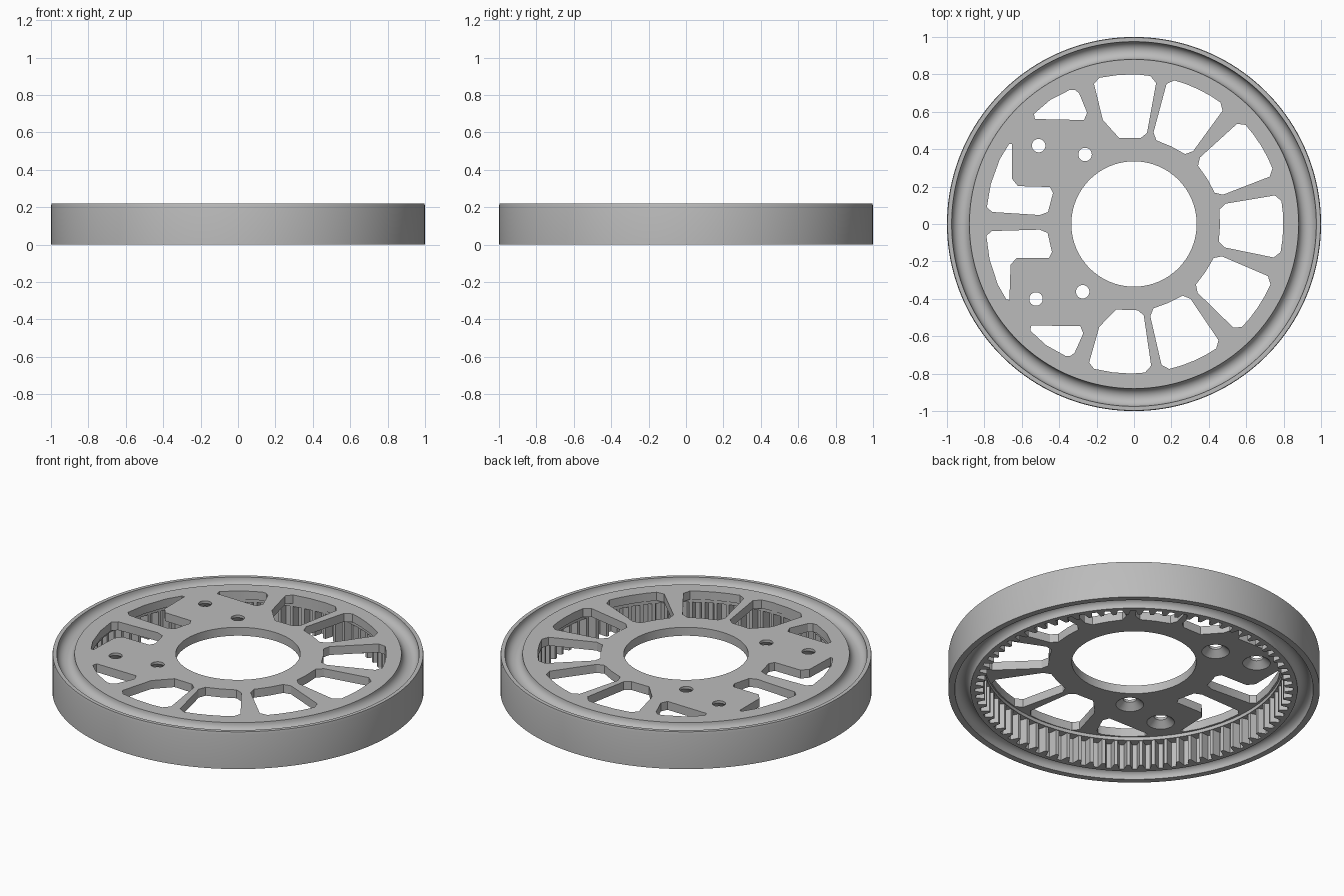
import bpy, bmesh, math
from mathutils import Matrix, Vector

cube = bpy.data.objects.get("Cube")
if cube:
    bpy.data.objects.remove(cube, do_unlink=True)

HEIGHT, PLATE_Z = 0.22, 0.17      # overall height, underside of the web
JOINT, TIP, ROOT = 0.88, 0.81, 0.855
TEETH, WINDOWS, TILT = 76, 11, math.radians(-1)

grey = bpy.data.materials.new("machined_grey")
grey.use_nodes = True
grey.diffuse_color = (0.5, 0.5, 0.5, 1)
grey.node_tree.nodes["Principled BSDF"].inputs["Base Color"].default_value = grey.diffuse_color


def finish(obj):
    obj.data.materials.clear()
    obj.data.materials.append(grey)
    bpy.ops.object.select_all(action='DESELECT')
    obj.select_set(True)
    bpy.context.view_layer.objects.active = obj
    bpy.ops.object.shade_smooth_by_angle(angle=math.radians(30))


def polar(r, a):
    return (r * math.cos(a), r * math.sin(a))


def circle(r, n=128, centre=(0, 0)):
    points = [polar(r, math.tau * i / n) for i in range(n)]
    return [(x + centre[0], y + centre[1]) for x, y in points]


def turn(points, angle):
    return [tuple(Matrix.Rotation(angle, 2) @ Vector(p)) for p in points]


def flip(points):
    return [(x, -y) for x, y in points]


def flat_part(name, outlines, z0, z1):
    """Extrude nested outlines; inner outlines become holes."""
    curve = bpy.data.curves.new(name, 'CURVE')
    curve.dimensions, curve.fill_mode = '2D', 'BOTH'
    curve.extrude = (z1 - z0) / 2
    for outline in outlines:
        spline = curve.splines.new('POLY')
        spline.points.add(len(outline) - 1)
        for point, (x, y) in zip(spline.points, outline):
            point.co = (x, y, 0, 1)
        spline.use_cyclic_u = True
    obj = bpy.data.objects.new(name, curve)
    bpy.context.collection.objects.link(obj)
    bpy.ops.object.select_all(action='DESELECT')
    obj.select_set(True)
    bpy.context.view_layer.objects.active = obj
    bpy.ops.object.convert(target='MESH')
    obj = bpy.context.object
    bm = bmesh.new()
    bm.from_mesh(obj.data)
    bmesh.ops.remove_doubles(bm, verts=bm.verts, dist=1e-5)
    bmesh.ops.translate(bm, verts=bm.verts, vec=(0, 0, (z0 + z1) / 2))
    bmesh.ops.recalc_face_normals(bm, faces=bm.faces)
    bm.to_mesh(obj.data)
    bm.free()
    finish(obj)


def lathe(name, profile, steps, centre=(0, 0)):
    """Revolve a closed (radius, height) profile."""
    bm = bmesh.new()
    rings = []
    for i in range(steps):
        a = math.tau * i / steps
        rings.append([bm.verts.new((*polar(r, a), z)) for r, z in profile])
    for i, ring in enumerate(rings):
        after = rings[(i + 1) % steps]
        for j in range(len(profile)):
            k = (j + 1) % len(profile)
            bm.faces.new((ring[j], after[j], after[k], ring[k]))
    bmesh.ops.translate(bm, verts=bm.verts, vec=(*centre, 0))
    bmesh.ops.recalc_face_normals(bm, faces=bm.faces)
    mesh = bpy.data.meshes.new(name)
    bm.to_mesh(mesh)
    bm.free()
    obj = bpy.data.objects.new(name, mesh)
    bpy.context.collection.objects.link(obj)
    finish(obj)


def groove(inner, outer, z, side):
    mid, rad = (inner + outer) / 2, (outer - inner) / 2
    return [(mid - rad * math.cos(math.pi * i / 12),
             z + side * rad * math.sin(math.pi * i / 12)) for i in range(13)]


# Outer rim with a round groove in both faces
rim = groove(JOINT, 0.965, 0, 1)
rim += [(1, 0), (1, 0.205), (0.997, HEIGHT)]
rim += groove(JOINT, 0.975, HEIGHT, -1)[::-1]
lathe("outer_rim", rim, 160)

# Internal gear teeth and the smooth shoulder above them
teeth = []
for i in range(TEETH):
    for r, f in ((ROOT, -0.32), (TIP, -0.13), (TIP, 0.13), (ROOT, 0.32)):
        teeth.append(polar(r, math.tau * (i + f) / TEETH))
flat_part("gear_teeth", [circle(JOINT, 160), teeth], 0, 0.15)
flat_part("gear_shoulder", [circle(JOINT, 160), circle(0.805, 160)], 0.15, PLATE_Z)

# Regular window between spokes, repeated around the front half
half = [(0.46, 0), (0.455, 0.085), (0.487, 0.117), (0.75, 0.166),
        (0.786, 0.137), (0.795, 0.07), (0.798, 0)]
window = half + flip(half[1:-1])[::-1]
cutouts = [turn(window, math.tau * i / WINDOWS) for i in range(-2, 3)]

# Windows cut short by the solid mounting pads, mirrored
side_window = [(-0.227, 0.745), (-0.2, 0.778), (-0.1, 0.795), (0, 0.80), (0.073, 0.793),
               (0.105, 0.756), (0.061, 0.488), (0.029, 0.461), (-0.088, 0.459),
               (-0.176, 0.553)]
corner_window = [(-0.328, 0.711), (-0.306, 0.695), (-0.261, 0.59), (-0.277, 0.551),
                 (-0.539, 0.552), (-0.545, 0.579), (-0.46, 0.655), (-0.355, 0.711)]
pad_window = [(-0.659, 0.417), (-0.656, 0.23), (-0.624, 0.192), (-0.452, 0.19),
              (-0.436, 0.158), (-0.461, 0.056), (-0.504, 0.039), (-0.76, 0.051),
              (-0.788, 0.077), (-0.769, 0.201), (-0.723, 0.335), (-0.675, 0.416)]
for shape in (side_window, corner_window, pad_window):
    cutouts += [shape, flip(shape)]

# Spoked web with centre bore and four countersunk bolt holes
bolts = [(-0.517, 0.41), (-0.268, 0.367)]
bolts = turn(bolts + flip(bolts), TILT)
outlines = [circle(JOINT, 160), circle(0.335)]
outlines += [turn(c, TILT) for c in cutouts]
outlines += [circle(0.075, 32, b) for b in bolts]
flat_part("spoked_web", outlines, PLATE_Z, HEIGHT)

seat = [(0.036, HEIGHT), (0.075, HEIGHT), (0.075, PLATE_Z), (0.036, 0.205)]
for i, bolt in enumerate(bolts):
    lathe(f"bolt_seat_{i + 1}", seat, 32, bolt)
